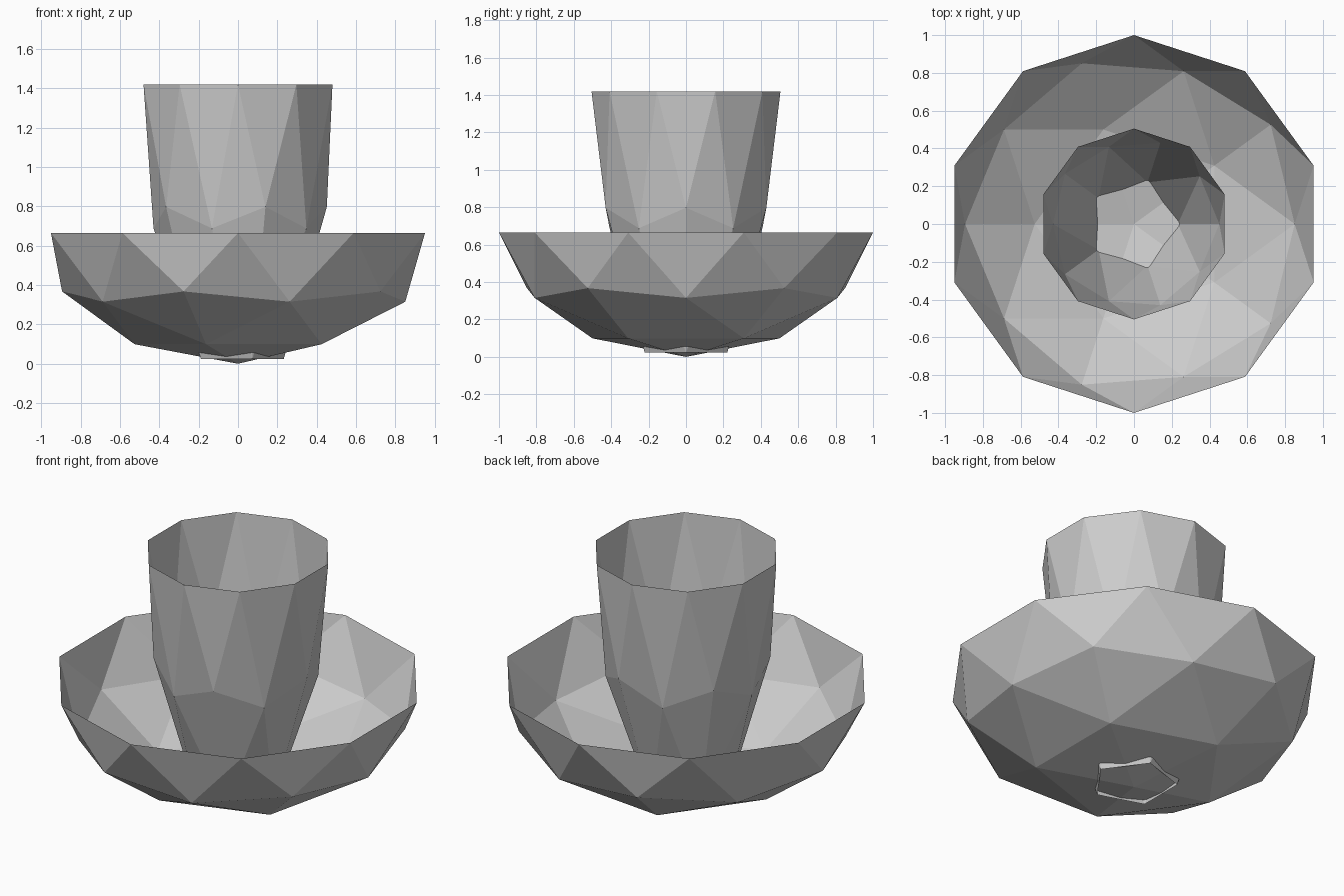
import bpy, bmesh, math
from mathutils import Matrix

if "Cube" in bpy.data.objects:
    bpy.data.objects.remove(bpy.data.objects["Cube"])


def half_ico(name, radius, depth, rim_z, turn=0.0):
    """Lower half of a low-poly icosphere, open at its rim."""
    bpy.ops.mesh.primitive_ico_sphere_add(subdivisions=2, radius=1)
    obj = bpy.context.object
    obj.name = name
    bm = bmesh.new()
    bm.from_mesh(obj.data)
    bmesh.ops.delete(bm, geom=[v for v in bm.verts if v.co.z > 0.01], context='VERTS')
    bm.transform(Matrix.Translation((0, 0, rim_z))
                 @ Matrix.Rotation(turn, 4, 'Z')
                 @ Matrix.Diagonal((radius, radius, depth, 1)))
    return obj, bm


def finish(obj, bm):
    bm.to_mesh(obj.data)
    bm.free()
    for p in obj.data.polygons:
        p.use_smooth = False


# Wide faceted bowl, tip touching the ground
bowl, bm = half_ico("bowl", 1.0, 0.665, 0.665)
finish(bowl, bm)

# Tall faceted cup, turned half round, open at the bottom
cup, bm = half_ico("cup", 0.505, 1.39, 1.419, math.pi)
pole = min(bm.verts, key=lambda v: v.co.xy.length)
bmesh.ops.delete(bm, geom=[pole], context='VERTS')
# Pull the lowest ring down so it pokes through the bowl
for v in bm.verts:
    if v.co.z < 0.4:
        v.co.xy = v.co.xy.normalized() * 0.232
        v.co.z = 0.023
finish(cup, bm)
